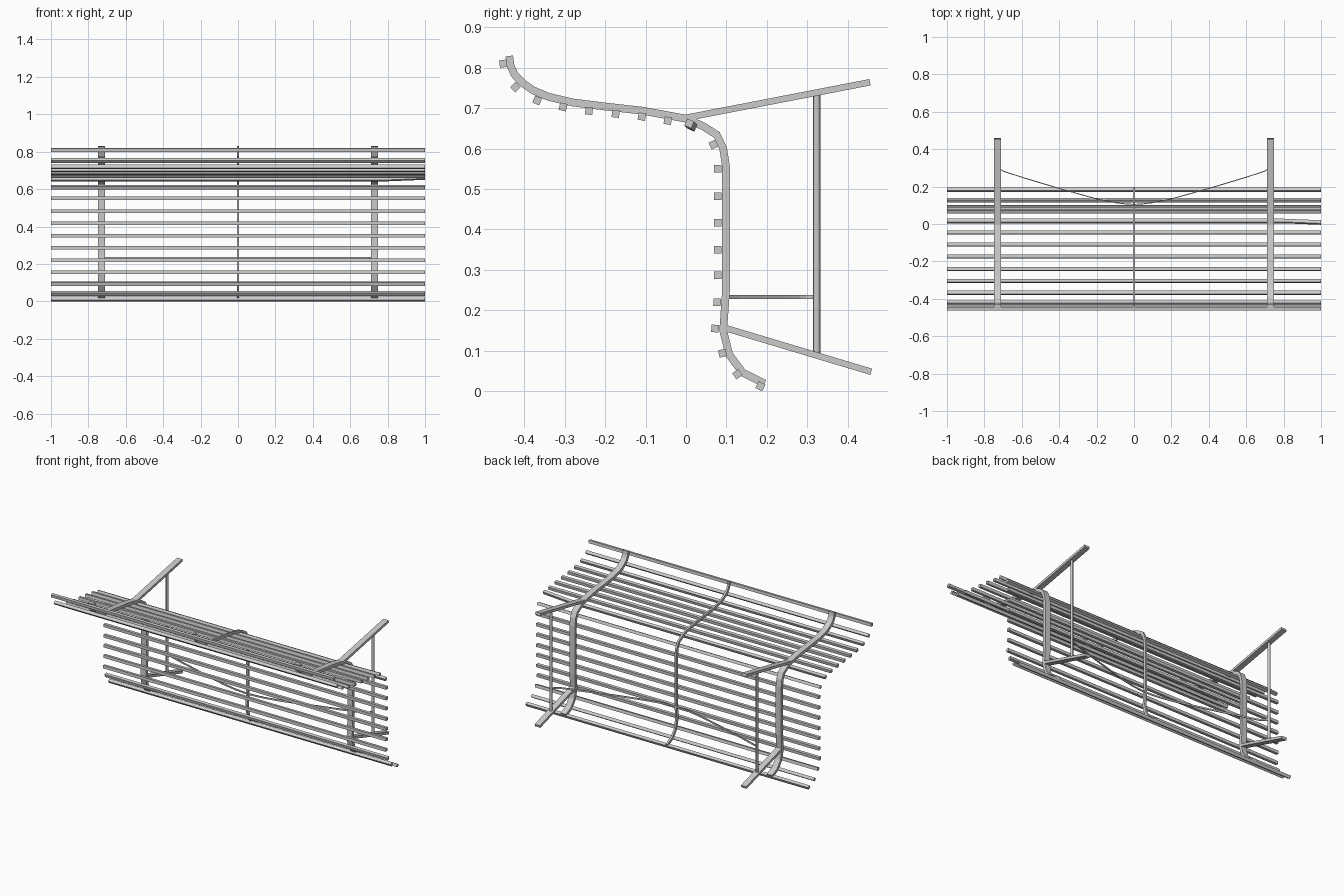
import bpy, bmesh
from math import hypot
from mathutils import Vector

if "Cube" in bpy.data.objects:
    bpy.data.objects.remove(bpy.data.objects["Cube"])

# Side profile of the bench (y, z), from seat lip over the bend to the far lip
PATH = [(-.437, .829), (-.434, .805), (-.424, .783), (-.405, .763), (-.378, .744),
        (-.34, .728), (-.28, .714), (-.2, .704), (-.11, .694), (0, .674), (.043, .655),
        (.076, .634), (.092, .6), (.099, .555), (.099, .25), (.092, .15), (.107, .09),
        (.14, .046), (.194, .019)]

# Slat centres (y, z)
SLATS = [(-.452, .81), (-.422, .752), (-.368, .719), (-.304, .703), (-.24, .693),
         (-.174, .686), (-.109, .679), (-.045, .669), (.016, .654), (.068, .61),
         (.078, .55), (.078, .482), (.078, .417), (.078, .35), (.078, .287),
         (.077, .22), (.072, .155), (.09, .094), (.127, .042), (.184, .0125)]


def sweep(name, pts, side, width, thick):
    """Sweep a rectangle along pts; side(i) gives the width direction."""
    pts = [Vector(p) for p in pts]
    bm = bmesh.new()
    rings = []
    for i, p in enumerate(pts):
        a = (p - pts[i - 1]).normalized() if i else None
        b = (pts[i + 1] - p).normalized() if i < len(pts) - 1 else None
        t = ((a or b) + (b or a)).normalized()
        miter = 1 / max(t.dot(a or b), .5)
        s = side.normalized() * width / 2
        n = t.cross(side).normalized() * thick / 2 * miter
        rings.append([bm.verts.new(p + v) for v in (s + n, s - n, -s - n, -s + n)])
    for r, q in zip(rings, rings[1:]):
        for k in range(4):
            bm.faces.new((r[k], r[(k + 1) % 4], q[(k + 1) % 4], q[k]))
    bm.faces.new(rings[0])
    bm.faces.new(rings[-1])
    bmesh.ops.recalc_face_normals(bm, faces=bm.faces)
    me = bpy.data.meshes.new(name)
    bm.to_mesh(me)
    bm.free()
    ob = bpy.data.objects.new(name, me)
    bpy.context.collection.objects.link(ob)
    return ob


X, Z = Vector((1, 0, 0)), Vector((0, 0, 1))


def profile(x, pts):
    return [(x, y, z) for y, z in pts]


def tangent_at(y, z):
    """Direction of the profile segment nearest to a slat."""
    def dist(s):
        (ay, az), (by, bz) = s
        dy, dz = by - ay, bz - az
        t = min(1, max(0, ((y - ay) * dy + (z - az) * dz) / (dy * dy + dz * dz)))
        return hypot(ay + t * dy - y, az + t * dz - z)
    (ay, az), (by, bz) = min(zip(PATH, PATH[1:]), key=dist)
    return Vector((0, by - ay, bz - az))


# Slats; the one at the bend has a slightly bent right end
for i, (y, z) in enumerate(SLATS):
    pts = [(-1, y, z), (1, y, z)]
    if i == 8:
        pts = [(-1, y, z), (.8, y, z), (1, y - .008, z + .008)]
    sweep(f"slat_{i + 1}", pts, tangent_at(y, z), .0185, .0185)

# Thin centre strap behind the slats
sweep("centre_strap", profile(0, PATH), X, .012, .018)

# Side frames, legs and posts on both sides
for label, x in (("left", -.73), ("right", .73)):
    sweep(label + "_frame", profile(x, PATH), X, .038, .019)
    sweep(label + "_upper_leg", profile(x, [(0, .676), (.455, .764)]), X, .037, .016)
    sweep(label + "_lower_leg", profile(x, [(.095, .157), (.458, .048)]), X, .037, .016)
    bpy.ops.mesh.primitive_cylinder_add(vertices=12, radius=.009, depth=.645,
                                        location=(x, .323, .413))
    post = bpy.context.object
    post.name = label + "_post"
    bpy.ops.object.shade_smooth_by_angle()

# Bowed brace between the posts, touching the centre strap
half = [(.728, .32), (.72, .298), (.7, .283), (.6, .25), (.4, .19), (.2, .134),
        (.1, .114), (.04, .107)]
brace = [(-x, y, .233) for x, y in half] + [(0, .105, .233)] \
    + [(x, y, .233) for x, y in reversed(half)]
sweep("bowed_brace", brace, Z, .01, .005)
